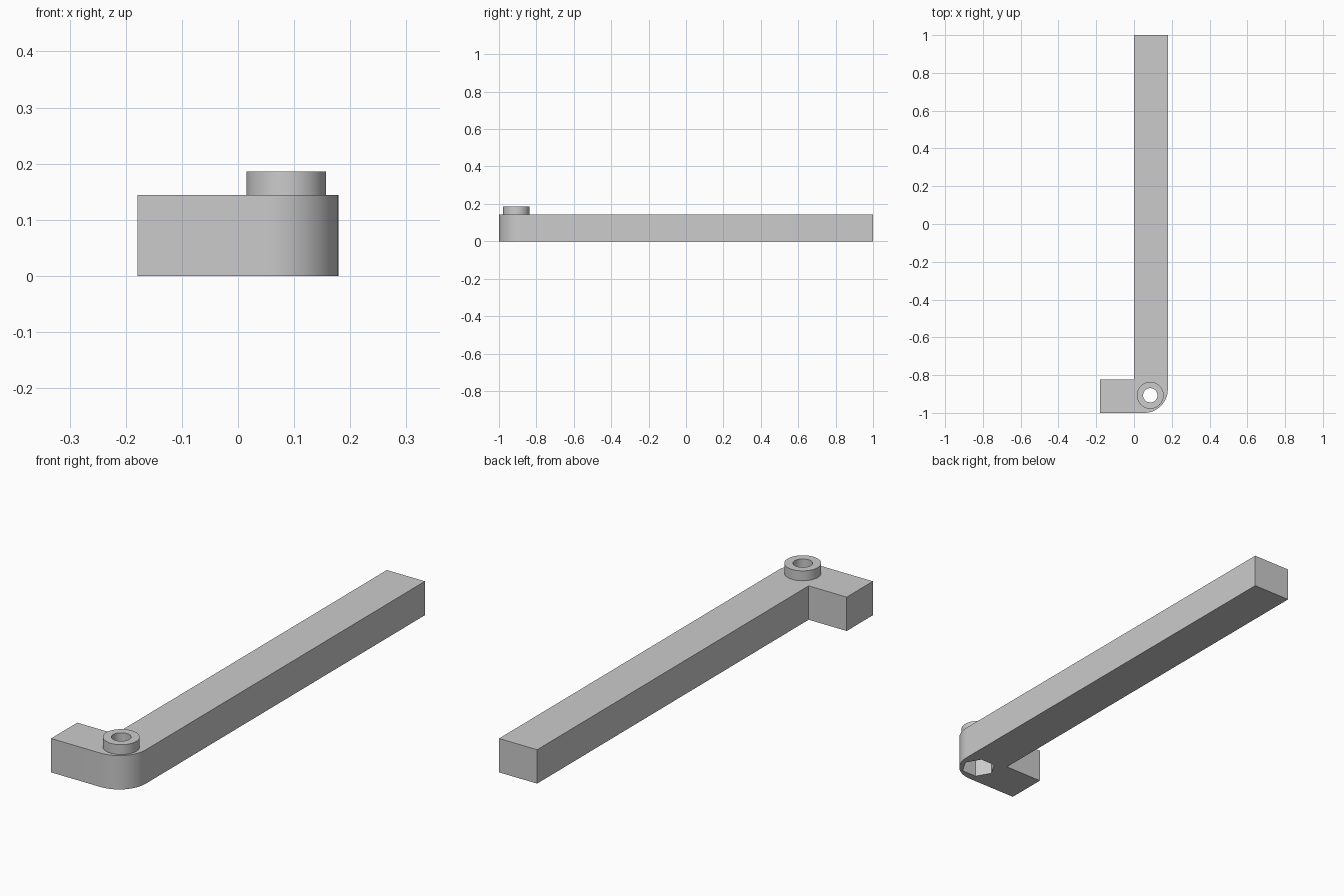
import bpy
import bmesh
from math import cos, sin, pi, radians

cube = bpy.data.objects.get("Cube")
if cube:
    bpy.data.objects.remove(cube, do_unlink=True)

WIDTH = 0.179          # bar width
HEIGHT = 0.144         # bar height
BOSS_TOP = 0.186
CORNER = 0.125         # outer corner radius
HOLE_X, HOLE_Y = 0.086, -0.907

grey = bpy.data.materials.new("plain grey")
grey.use_nodes = True
grey.diffuse_color = (0.6, 0.6, 0.6, 1)
grey.node_tree.nodes["Principled BSDF"].inputs["Base Color"].default_value = (0.6, 0.6, 0.6, 1)


def prism(name, points, z0, z1):
    """Extrude a flat outline from z0 to z1."""
    bm = bmesh.new()
    face = bm.faces.new([bm.verts.new((x, y, z0)) for x, y in points])
    top = bmesh.ops.extrude_face_region(bm, geom=[face])["geom"]
    verts = [g for g in top if isinstance(g, bmesh.types.BMVert)]
    bmesh.ops.translate(bm, verts=verts, vec=(0, 0, z1 - z0))
    bmesh.ops.recalc_face_normals(bm, faces=bm.faces)
    mesh = bpy.data.meshes.new(name)
    bm.to_mesh(mesh)
    bm.free()
    mesh.materials.append(grey)
    obj = bpy.data.objects.new(name, mesh)
    bpy.context.collection.objects.link(obj)
    return obj


def ring(radius, sides):
    """Regular polygon around the screw hole."""
    return [(HOLE_X + radius * cos(2 * pi * i / sides),
             HOLE_Y + radius * sin(2 * pi * i / sides)) for i in range(sides)]


def combine(obj, other, operation):
    """Apply a boolean and discard the helper."""
    mod = obj.modifiers.new("boolean", "BOOLEAN")
    mod.operation, mod.object, mod.solver = operation, other, "EXACT"
    bpy.context.view_layer.objects.active = obj
    bpy.ops.object.modifier_apply(modifier=mod.name)
    bpy.data.objects.remove(other, do_unlink=True)


# L-shaped bar with a rounded outer corner
steps = 16
arc = [(WIDTH - CORNER + CORNER * sin(a), -1 + CORNER - CORNER * cos(a))
       for a in (pi / 2 * i / steps for i in range(steps + 1))]
outline = [(-WIDTH, -1)] + arc + [(WIDTH, 1), (0, 1), (0, -0.824), (-WIDTH, -0.824)]
bar = prism("angled_arm", outline, 0, HEIGHT)

# Round boss, screw hole and hexagonal nut pocket underneath
combine(bar, prism("boss", ring(0.071, 48), HEIGHT - 0.02, BOSS_TOP), "UNION")
combine(bar, prism("screw_hole", ring(0.038, 48), -0.1, 0.3), "DIFFERENCE")
combine(bar, prism("nut_pocket", ring(0.07, 6), -0.1, 0.09), "DIFFERENCE")

bpy.ops.object.select_all(action="DESELECT")
bar.select_set(True)
bpy.context.view_layer.objects.active = bar
bpy.ops.object.shade_smooth_by_angle(angle=radians(30))
